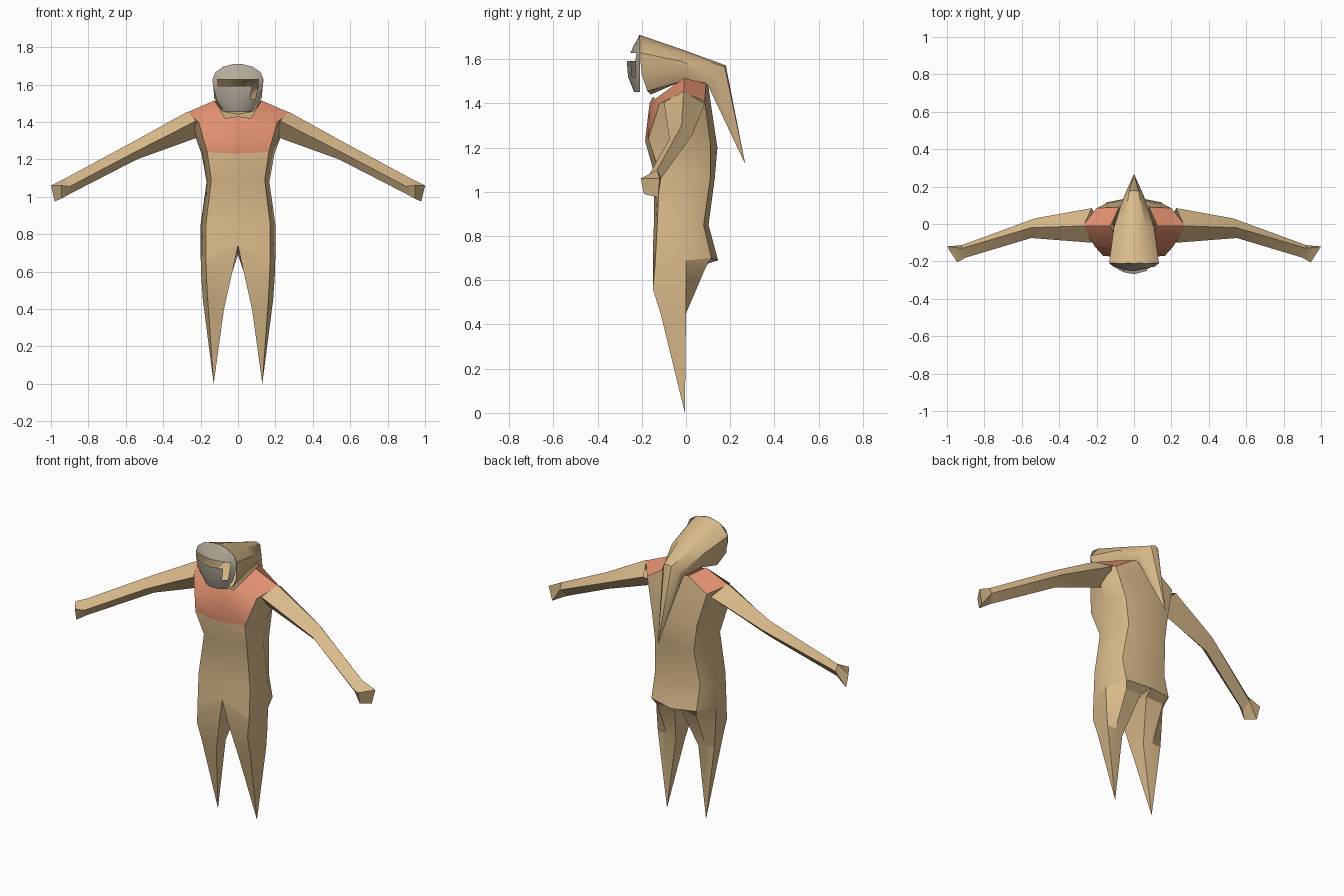
import bpy, bmesh, math

if "Cube" in bpy.data.objects:
    bpy.data.objects.remove(bpy.data.objects["Cube"])


def material(name, rgb):
    m = bpy.data.materials.new(name)
    m.diffuse_color = (*rgb, 1)
    m.use_nodes = True
    m.node_tree.nodes["Principled BSDF"].inputs["Base Color"].default_value = m.diffuse_color
    return m


TAN = material("tan cloth", (0.71, 0.50, 0.26))
ORANGE = material("orange cloth", (0.75, 0.28, 0.16))
GREY = material("grey mask", (0.46, 0.41, 0.33))


def finish(name, bm, mats, angle=35):
    bmesh.ops.remove_doubles(bm, verts=bm.verts, dist=0.0005)
    bmesh.ops.recalc_face_normals(bm, faces=bm.faces)
    me = bpy.data.meshes.new(name)
    bm.to_mesh(me)
    bm.free()
    for m in mats:
        me.materials.append(m)
    ob = bpy.data.objects.new(name, me)
    bpy.context.collection.objects.link(ob)
    bpy.ops.object.select_all(action='DESELECT')
    ob.select_set(True)
    bpy.context.view_layer.objects.active = ob
    bpy.ops.object.shade_smooth_by_angle(angle=math.radians(angle))
    return ob


def loft(rings, paint=None, cap=False):
    """Skin closed rings of points; a ring of one point becomes a tip."""
    bm = bmesh.new()
    vr = [[bm.verts.new(p) for p in r] for r in rings]
    for k, (a, b) in enumerate(zip(vr, vr[1:])):
        n = len(a)
        for i in range(n):
            j = (i + 1) % n
            f = bm.faces.new((a[i], a[j], b[0]) if len(b) == 1 else (a[i], a[j], b[j], b[i]))
            if paint:
                f.material_index = paint(k, i)
    if cap:
        bm.faces.new(vr[-1])
    return bm


def flip(p):
    return (-p[0], p[1], p[2])


def mirrored(half):
    """Complete a half ring whose first and last points lie on x = 0."""
    return half + [flip(p) for p in half[-2:0:-1]]


# Torso: half rings run front centre, front corner, side, back corner, back centre
hem = [(0, -.15, .74), (.172, -.14, .67), (.2, 0, .69), (.15, .115, .70), (0, .145, .69)]
torso = [
    [(0, -.15, 1.43), (.07, -.14, 1.42), (.125, -.01, 1.515), (.08, .09, 1.49), (0, .10, 1.49)],
    [(0, -.165, 1.40), (.21, -.12, 1.40), (.275, -.01, 1.45), (.2, .085, 1.41), (0, .115, 1.38)],
    [(0, -.185, 1.23), (.165, -.17, 1.24), (.195, 0, 1.23), (.15, .11, 1.22), (0, .142, 1.20)],
    [(0, -.143, 1.08), (.143, -.12, 1.09), (.168, 0, 1.08), (.13, .11, 1.06), (0, .13, 1.06)],
    [(0, -.145, .86), (.172, -.13, .85), (.2, 0, .85), (.15, .08, .85), (0, .102, .85)],
    hem,
]


def torso_paint(k, i):
    if k == 0:
        return 0 if i in (3, 4) else 1      # yoke, split by the hood at the back
    return 1 if k == 1 and i in (0, 7) else 0  # chest panel


finish("torso", loft([mirrored(r) for r in torso], torso_paint), [TAN, ORANGE], 40)

# Legs hang from the hem and end in points
leg = [
    hem,
    [(.03, -.135, .60), (.168, -.15, .56), (.197, 0, .58), (.13, .09, .66), (.02, .08, .67)],
    [(.075, -.1, .40), (.162, -.115, .45), (.188, 0, .45), (.13, .0, .45), (.075, -.01, .43)],
    [(.13, -.005, 0)],
]
# Arms: rings run top, front, bottom, back
arm = [
    [(.27, -.01, 1.455), (.225, -.1, 1.405), (.18, -.02, 1.33), (.225, .085, 1.40)],
    [(.55, -.02, 1.30), (.55, -.075, 1.24), (.54, -.03, 1.20), (.53, .03, 1.26)],
    [(.92, -.13, 1.10), (.90, -.18, 1.055), (.90, -.15, 1.015), (.92, -.113, 1.06)],
    [(1.0, -.12, 1.06), (.945, -.205, 1.06), (.945, -.19, .99), (.98, -.125, .975)],
]
for side, fn in (("right", lambda p: p), ("left", flip)):
    finish(side + "_leg", loft([[fn(p) for p in r] for r in leg]), [TAN], 30)
    finish(side + "_arm", loft([[fn(p) for p in r] for r in arm], cap=True), [TAN], 25)

# Hood: open at the face, folded back into a hanging point
hood = [
    [(0, -.21, 1.71), (.08, -.21, 1.695), (.133, -.21, 1.63), (.128, -.2, 1.53), (.085, -.175, 1.455), (0, -.16, 1.44)],
    [(0, -.02, 1.645), (.06, -.02, 1.63), (.108, -.02, 1.59), (.11, -.02, 1.55), (.085, -.02, 1.50), (0, -.02, 1.50)],
    [(0, .18, 1.572), (.025, .175, 1.565), (.055, .145, 1.52), (.06, .12, 1.50), (.05, .10, 1.48), (0, .10, 1.48)],
    [(0, .268, 1.125)],
]
finish("hood", loft([mirrored(r) if len(r) > 1 else r for r in hood]), [TAN], 35)

# Mask: curved plate with an open eye slot and a short notch below it
bm = bmesh.new()
rows = [(1.452, .07, -.235), (1.52, .115, -.262), (1.592, .134, -.268),
        (1.628, .136, -.252), (1.665, .122, -.235), (1.695, .08, -.217), (1.71, .02, -.212)]
cols = [-1, -.8, -.4, 0, .56, .8, 1]
grid = [[bm.verts.new((w * c, y + (-.208 - y) * c * c, z)) for c in cols] for z, w, y in rows]
for r in range(len(rows) - 1):
    for c in range(len(cols) - 1):
        if (r == 2 and 1 <= c <= 4) or (r == 1 and c == 4):
            continue
        bm.faces.new((grid[r][c], grid[r][c + 1], grid[r + 1][c + 1], grid[r + 1][c]))
finish("mask", bm, [GREY], 30)
